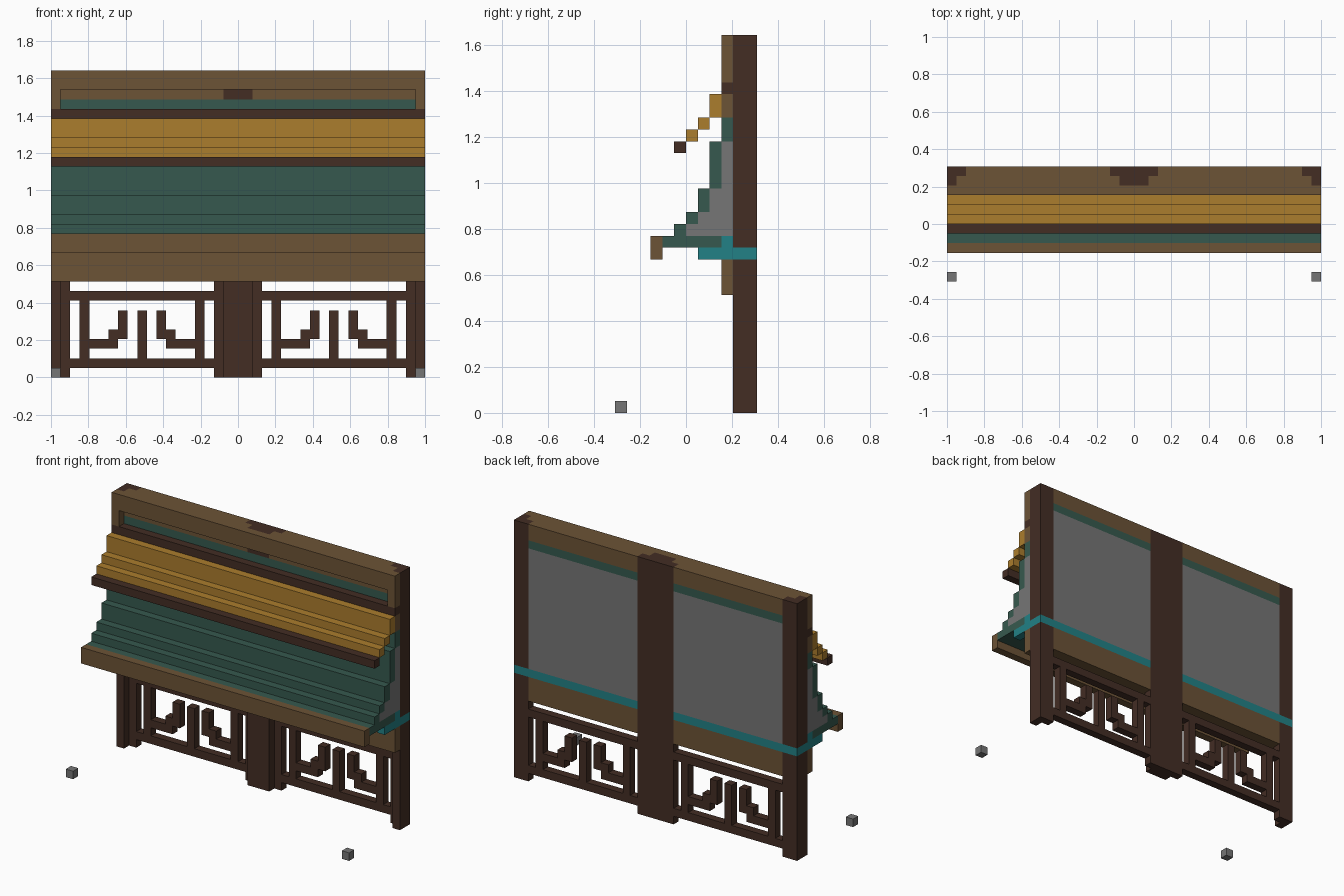
import bpy
import bmesh

cube = bpy.data.objects.get("Cube")
if cube:
    bpy.data.objects.remove(cube, do_unlink=True)

U = 2 / 39      # size of one block
END = 19.5      # half width in blocks


def material(name, rgb):
    """Flat material from an sRGB byte colour."""
    col = [(c / 255 / 12.92) if c < 11 else ((c / 255 + 0.055) / 1.055) ** 2.4 for c in rgb] + [1]
    m = bpy.data.materials.new(name)
    m.use_nodes = True
    m.diffuse_color = col
    bsdf = m.node_tree.nodes["Principled BSDF"]
    bsdf.inputs["Base Color"].default_value = col
    bsdf.inputs["Roughness"].default_value = 0.9
    return m


brown = material("brown wood", (108, 83, 54))
dark = material("dark wood", (67, 45, 36))
gold = material("gold", (171, 125, 45))
green = material("dark green", (54, 89, 78))
teal = material("teal", (34, 129, 134))
grey = material("grey", (118, 118, 118))


def part(name, mat, boxes, mirror=False):
    """Boxes given in blocks as (x range, y range, z range), optionally mirrored in x."""
    bm = bmesh.new()
    for xr, yr, zr in boxes:
        sides = [xr, (-xr[1], -xr[0])] if mirror else [xr]
        for x in sides:
            verts = bmesh.ops.create_cube(bm, size=1)["verts"]
            for v in verts:
                for i, (lo, hi) in enumerate((x, yr, zr)):
                    v.co[i] = (lo + (v.co[i] + 0.5) * (hi - lo)) * U
    mesh = bpy.data.meshes.new(name)
    bm.to_mesh(mesh)
    bm.free()
    mesh.materials.append(mat)
    ob = bpy.data.objects.new(name, mesh)
    bpy.context.collection.objects.link(ob)
    return ob


full = (-END, END)
tip = (END - 1, END)
post = (END - 2, END)
front, core, back = (3, 4), (4, 5), (5, 6)

# Pillars, stepped in plan, with a teal collar on the outer pair
for label, mat, z in (("lower", dark, (0, 13)), ("collar", teal, (13, 14)), ("upper", dark, (14, 32))):
    part("outer_pillar_" + label, mat, [(post, back, z), (tip, core, z)], True)
part("centre_pillar", dark, [((-2.5, 2.5), back, (0, 32)), ((-1.5, 1.5), core, (0, 28)),
                             ((-1.5, 1.5), core, (29, 32))])
part("centre_slot_band", green, [((-1.5, 1.5), core, (28, 29))])

# Wall layers between the pillars, from the bottom up
bay, inner_bay = (2.5, END - 2), (1.5, END - 1)
for label, mat, z in (("sill", brown, (10, 13)), ("band", teal, (13, 14)), ("panel", grey, (14, 29)),
                      ("strip", green, (29, 30)), ("beam", brown, (30, 32))):
    part("back_wall_" + label, mat, [(bay, back, z)], True)
for label, mat, z in (("sill", brown, (10, 13)), ("band", teal, (13, 14)), ("panel", grey, (14, 28)),
                      ("strip", green, (28, 29)), ("beam", brown, (29, 32))):
    part("wall_core_" + label, mat, [(inner_bay, core, z)], True)

# Front facing boards
for label, mat, z in (("sill", brown, (10, 13)), ("band", teal, (13, 15)), ("fill", grey, (15, 23)),
                      ("backing", green, (23, 25)), ("frieze", brown, (25, 27)),
                      ("rail", dark, (27, 28)), ("lintel", brown, (30, 32))):
    part("front_" + label, mat, [(full, front, z)])
part("slot_end", brown, [(tip, front, (28, 30))], True)

# Upper stepped awning with a dark lip
part("upper_awning", gold, [(full, (y, y + 1), z) for y, z in
                            enumerate([(23, 24), (24, 25), (25, 27)])])
part("upper_awning_lip", dark, [(full, (-1, 0), (22, 23))])

# Lower stepped awning, its grey filling and the board along its edge
steps = [15, 16, 17, 19, 23]
part("lower_awning", green, [(full, (y, y + 1), (lo, hi)) for y, lo, hi in
                             zip(range(-1, 3), steps, steps[1:])] + [(full, (-2, 3), (14, 15))])
part("lower_awning_fill", grey, [(full, (y, y + 1), (15, top)) for y, top in enumerate(steps[1:4])])
part("lower_awning_edge", brown, [(full, (-3, -2), (13, 15))])
part("awning_bracket", teal, [(tip, (1, 3), (13, 14))], True)

# Lattice railing, each bay symmetric about its middle post
MID = 10
lattice = [(bay, back, (8, 9)), (bay, back, (1, 2)), ((MID - 0.5, MID + 0.5), back, (2, 7))]
for near, far, lo, hi in ((5.5, 6.5, 2, 8), (2.5, 5.5, 3, 4), (1.5, 3.5, 4, 5), (1.5, 2.5, 5, 7)):
    lattice += [((MID + near, MID + far), back, (lo, hi)), ((MID - far, MID - near), back, (lo, hi))]
part("lattice_railing", dark, lattice, True)

# Small loose blocks standing in front
part("corner_block", grey, [(tip, (-6, -5), (0, 1))], True)
